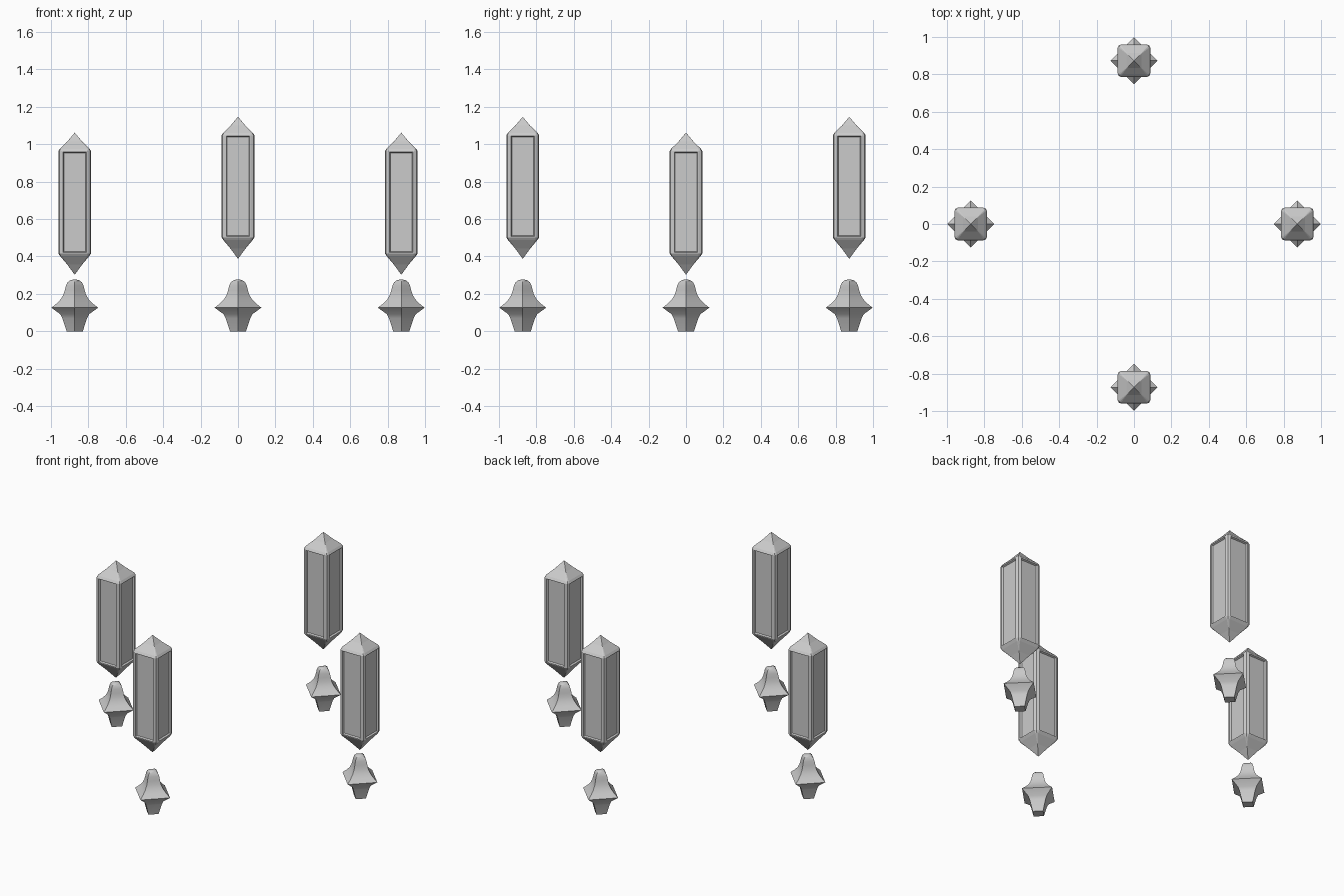
import bpy, bmesh, math

if "Cube" in bpy.data.objects:
    bpy.data.objects.remove(bpy.data.objects["Cube"])


def loft(name, rings, loc, panel=False):
    """Skin a stack of equal-sized rings, optionally recessing the tall side panels."""
    bm = bmesh.new()
    loops = [[bm.verts.new(p) for p in ring] for ring in rings]
    n = len(loops[0])
    for a, b in zip(loops, loops[1:]):
        for i in range(n):
            j = (i + 1) % n
            bm.faces.new((a[i], a[j], b[j], b[i]))
    bm.faces.new(loops[0][::-1])
    bm.faces.new(loops[-1])
    bmesh.ops.remove_doubles(bm, verts=bm.verts, dist=0.0004)
    bmesh.ops.recalc_face_normals(bm, faces=bm.faces)
    if panel:
        tall = [f for f in bm.faces if f.calc_area() > 0.04]
        bmesh.ops.inset_individual(bm, faces=tall, thickness=0.006, depth=0)
        bmesh.ops.inset_individual(bm, faces=tall, thickness=0.007, depth=-0.010)
    me = bpy.data.meshes.new(name)
    bm.to_mesh(me)
    bm.free()
    ob = bpy.data.objects.new(name, me)
    bpy.context.collection.objects.link(ob)
    ob.location = loc
    return ob


def square_ring(h, c, z):
    """Axis-aligned square of half width h with rounded corners of size c."""
    pts = []
    for k in range(4):
        a = k * math.pi / 2
        for x, y in ((h, h - c), (h - 0.3 * c, h - 0.3 * c), (h - c, h)):
            pts.append((x * math.cos(a) - y * math.sin(a),
                        x * math.sin(a) + y * math.cos(a), z))
    return pts


def diamond_ring(r, z):
    return [(r, 0, z), (0, r, z), (-r, 0, z), (0, -r, z)]


# Profiles: (half width, corner size, height) and (radius, height)
crystal = [(0, 0, 0.302), (0.040, 0.002, 0.357), (0.078, 0.012, 0.402),
           (0.088, 0.021, 0.417), (0.088, 0.021, 0.963), (0.080, 0.012, 0.975),
           (0.040, 0.002, 1.014), (0, 0, 1.062)]
base = [(0.043, 0), (0.066, 0.070), (0.078, 0.092), (0.125, 0.126),
        (0.096, 0.149), (0.074, 0.172), (0.060, 0.196), (0.053, 0.220),
        (0.047, 0.244), (0.039, 0.261), (0.025, 0.272), (0.010, 0.276)]

R = 0.873
places = {"right": (R, 0, 0), "left": (-R, 0, 0),
          "back": (0, R, 0.085), "front": (0, -R, 0.085)}
for side, (x, y, lift) in places.items():
    # Floating crystal with recessed panels
    loft("crystal_" + side, [square_ring(*p) for p in crystal], (x, y, lift), True)
    # Pedestal below it
    ob = loft("pedestal_" + side, [diamond_ring(*p) for p in base], (x, y, 0))
    bpy.ops.object.select_all(action='DESELECT')
    ob.select_set(True)
    bpy.context.view_layer.objects.active = ob
    bpy.ops.object.shade_smooth_by_angle(angle=math.radians(32))
